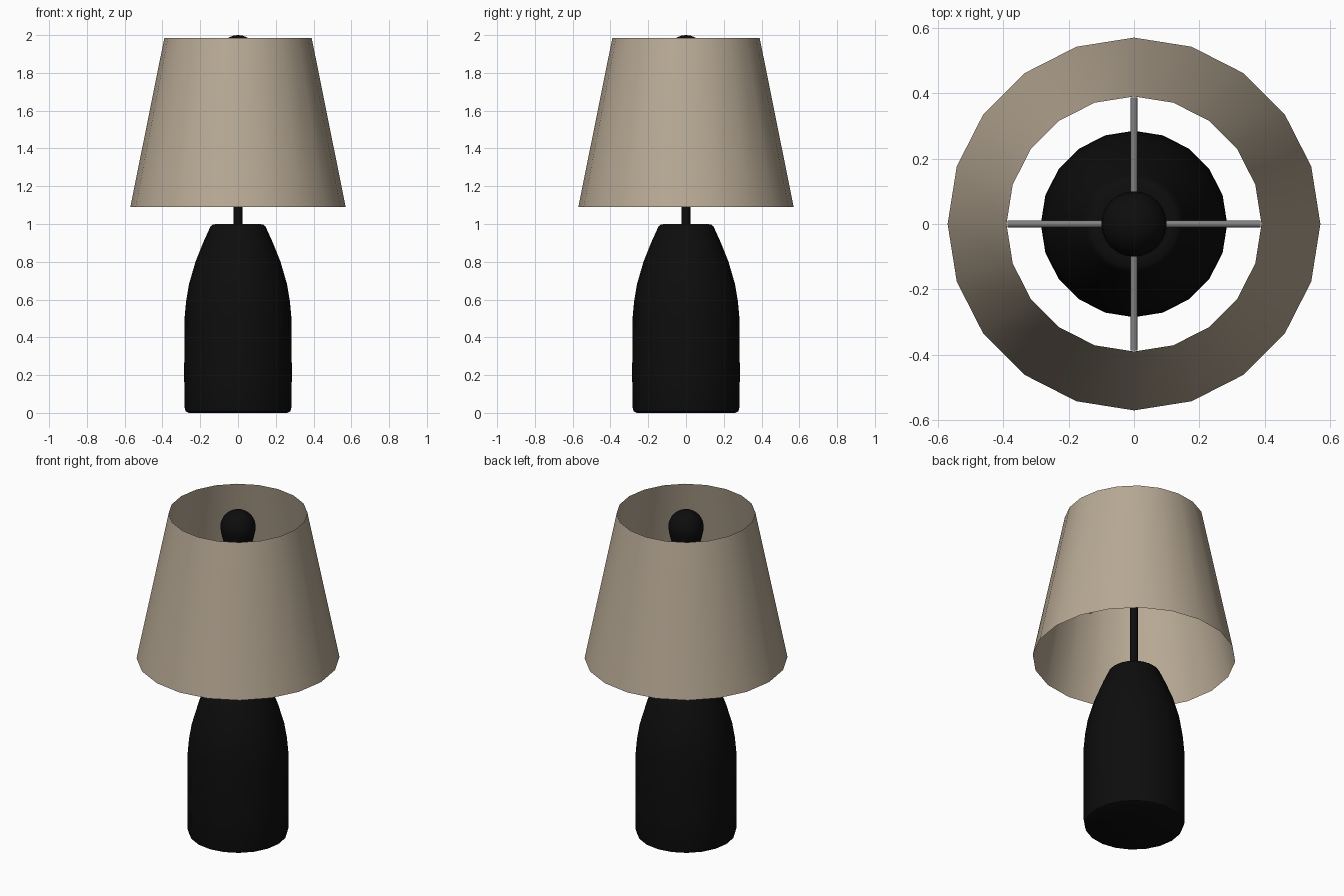
import bpy
import math
from mathutils import Vector

if "Cube" in bpy.data.objects:
    bpy.data.objects.remove(bpy.data.objects["Cube"], do_unlink=True)


def material(name, colour):
    mat = bpy.data.materials.new(name)
    mat.use_nodes = True
    mat.diffuse_color = (*colour, 1)
    mat.node_tree.nodes["Principled BSDF"].inputs["Base Color"].default_value = (*colour, 1)
    return mat


linen = material("warm linen", (0.48, 0.40, 0.30))
black = material("black ceramic", (0.004, 0.004, 0.004))
steel = material("grey steel", (0.22, 0.22, 0.22))


def finish(obj, mat, angle=40):
    obj.data.materials.append(mat)
    bpy.ops.object.select_all(action="DESELECT")
    obj.select_set(True)
    bpy.context.view_layer.objects.active = obj
    bpy.ops.object.shade_smooth_by_angle(angle=math.radians(angle))


def lathe(name, profile, sides, mat, capped=True):
    """Spin (radius, height) points around z."""
    verts = []
    for r, z in profile:
        for i in range(sides):
            a = math.tau * i / sides
            verts.append((r * math.cos(a), r * math.sin(a), z))
    faces = []
    for k in range(len(profile) - 1):
        for i in range(sides):
            j = (i + 1) % sides
            low, high = k * sides, (k + 1) * sides
            faces.append((low + i, low + j, high + j, high + i))
    if capped:
        faces.append(tuple(reversed(range(sides))))
        faces.append(tuple(range(len(verts) - sides, len(verts))))
    mesh = bpy.data.meshes.new(name)
    mesh.from_pydata(verts, [], faces)
    obj = bpy.data.objects.new(name, mesh)
    bpy.context.collection.objects.link(obj)
    finish(obj, mat)
    return obj


def rod(name, start, end, radius, mat):
    start, end = Vector(start), Vector(end)
    bpy.ops.mesh.primitive_cylinder_add(
        vertices=12, radius=radius, depth=(end - start).length, location=(start + end) / 2)
    obj = bpy.context.object
    obj.name = name
    obj.rotation_euler = (end - start).to_track_quat("Z", "Y").to_euler()
    finish(obj, mat)


# Bottle-shaped base
lathe("base", [(0.26, 0), (0.277, 0.008), (0.283, 0.03), (0.285, 0.2), (0.283, 0.5),
               (0.275, 0.59), (0.26, 0.68), (0.225, 0.8), (0.185, 0.9), (0.152, 0.973),
               (0.145, 0.988), (0.135, 0.996), (0.115, 1.0)], 20, black)

# Stem and socket
rod("stem", (0, 0, 0.98), (0, 0, 1.54), 0.023, black)
lathe("socket", [(0.045, 1.48), (0.05, 1.49), (0.05, 1.62)], 20, black)

# Pear-shaped bulb with a round crown
crown = [(0.1 * math.cos(math.radians(a)), 1.9 + 0.1 * math.sin(math.radians(a)))
         for a in range(-15, 90, 15)]
lathe("bulb", [(0.048, 1.62), (0.052, 1.68), (0.065, 1.75), (0.084, 1.82)]
      + crown + [(0.004, 2.0)], 24, black)

# Open lampshade
lathe("lampshade", [(0.57, 1.09), (0.39, 1.985)], 20, linen, capped=False)

# Spokes that carry the shade
for i, side in enumerate(("left", "back", "right", "front")):
    a = math.tau * i / 4
    c, s = math.cos(a), math.sin(a)
    rod(side + "_spoke", (0.04 * c, 0.04 * s, 1.56), (0.387 * c, 0.387 * s, 1.56), 0.011, steel)
